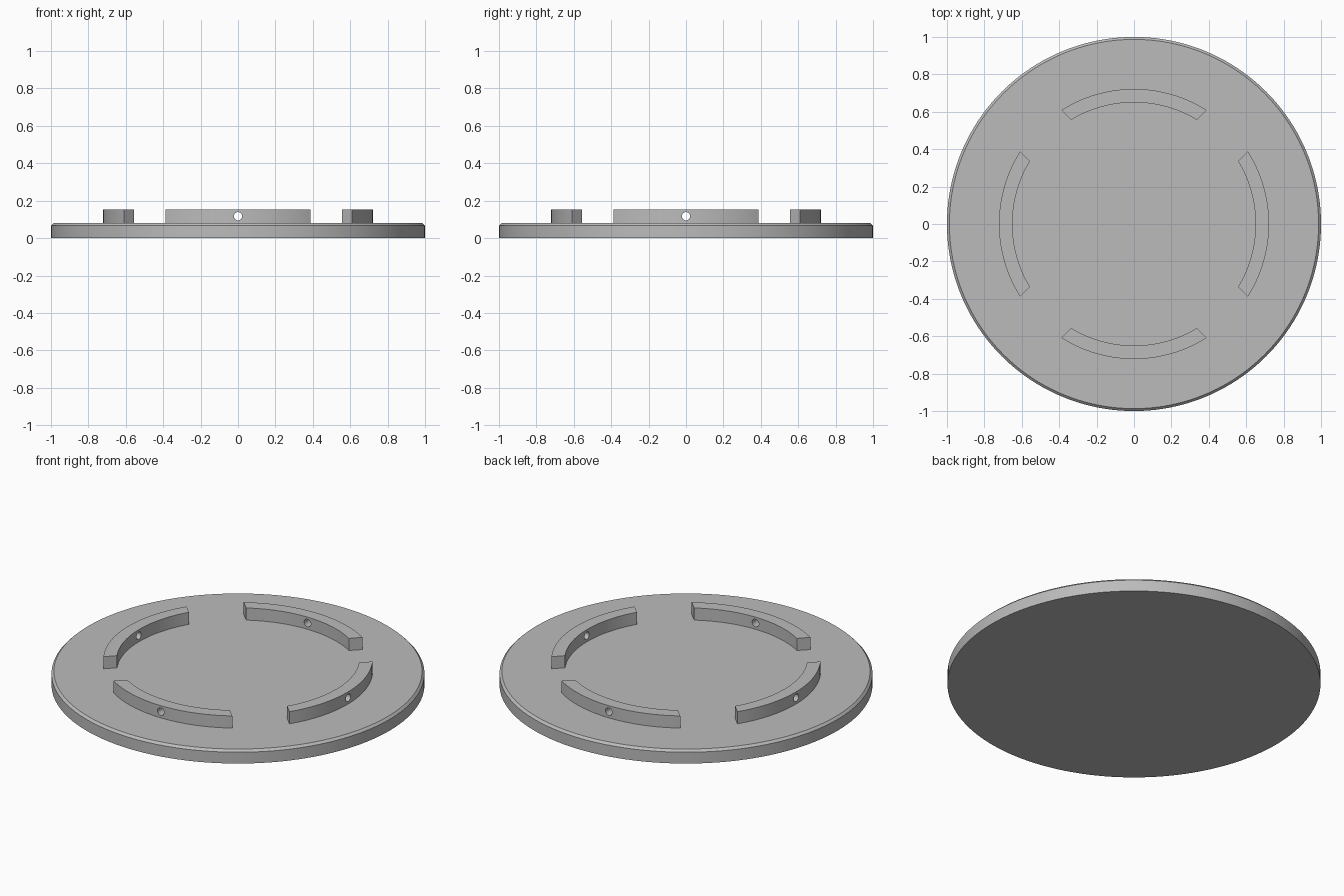
import bpy, bmesh, math

if "Cube" in bpy.data.objects:
    bpy.data.objects.remove(bpy.data.objects["Cube"])

PLATE_TOP, ARC_TOP = 0.08, 0.152
R_IN, R_OUT = 0.65, 0.722
SLOT_HALF = 0.1556          # half width of the diagonal gaps between arcs
HOLE_Z, HOLE_R = 0.117, 0.022

grey = bpy.data.materials.new("mid grey")
grey.diffuse_color = (0.5, 0.5, 0.5, 1)
grey.use_nodes = True
grey.node_tree.nodes["Principled BSDF"].inputs["Base Color"].default_value = grey.diffuse_color


def make_object(name, bm):
    bmesh.ops.recalc_face_normals(bm, faces=bm.faces)
    mesh = bpy.data.meshes.new(name)
    bm.to_mesh(mesh)
    bm.free()
    mesh.materials.append(grey)
    obj = bpy.data.objects.new(name, mesh)
    bpy.context.collection.objects.link(obj)
    return obj


def activate(obj):
    bpy.ops.object.select_all(action='DESELECT')
    obj.select_set(True)
    bpy.context.view_layer.objects.active = obj


def smooth(obj):
    activate(obj)
    bpy.ops.object.shade_smooth_by_angle(angle=math.radians(25))


# Round base plate with a chamfered top rim
bm = bmesh.new()
n = 160
rings = []
for r, z in ((1, 0), (1, 0.067), (0.987, PLATE_TOP)):
    rings.append([bm.verts.new((r * math.cos(math.tau * i / n),
                                r * math.sin(math.tau * i / n), z)) for i in range(n)])
for a, b in zip(rings, rings[1:]):
    for i in range(n):
        j = (i + 1) % n
        bm.faces.new((a[i], a[j], b[j], b[i]))
bm.faces.new(rings[0])
bm.faces.new(rings[-1])
smooth(make_object("base_plate", bm))


# Four raised arcs, ends cut parallel to the diagonals, each with a radial hole
def arc_points(r, steps=32):
    half = math.pi / 4 - math.asin(SLOT_HALF / r)
    angles = [-half + 2 * half * i / steps for i in range(steps + 1)]
    return [(r * math.sin(a), r * math.cos(a), PLATE_TOP) for a in angles]


for k, side in enumerate(("back", "left", "front", "right")):
    bm = bmesh.new()
    outline = arc_points(R_OUT) + arc_points(R_IN)[::-1]
    face = bm.faces.new([bm.verts.new(p) for p in outline])
    ext = bmesh.ops.extrude_face_region(bm, geom=[face], use_keep_orig=True)
    for v in ext["geom"]:
        if isinstance(v, bmesh.types.BMVert):
            v.co.z = ARC_TOP
    arc = make_object(side + "_arc", bm)

    # Hole cutter
    bpy.ops.mesh.primitive_cylinder_add(vertices=32, radius=HOLE_R, depth=0.3,
                                        location=(0, 0.68, HOLE_Z),
                                        rotation=(math.pi / 2, 0, 0))
    cutter = bpy.context.object
    cutter.hide_render = True
    cutter.data.materials.append(grey)
    mod = arc.modifiers.new("hole", 'BOOLEAN')
    mod.operation, mod.solver, mod.object = 'DIFFERENCE', 'EXACT', cutter
    activate(arc)
    bpy.ops.object.modifier_apply(modifier=mod.name)
    bpy.data.objects.remove(cutter)

    # Open underside where the arc meets the plate
    bm = bmesh.new()
    bm.from_mesh(arc.data)
    under = [f for f in bm.faces if all(v.co.z < PLATE_TOP + 1e-4 for v in f.verts)]
    bmesh.ops.delete(bm, geom=under, context='FACES')
    bm.to_mesh(arc.data)
    bm.free()
    arc.rotation_euler.z = k * math.pi / 2
    smooth(arc)
